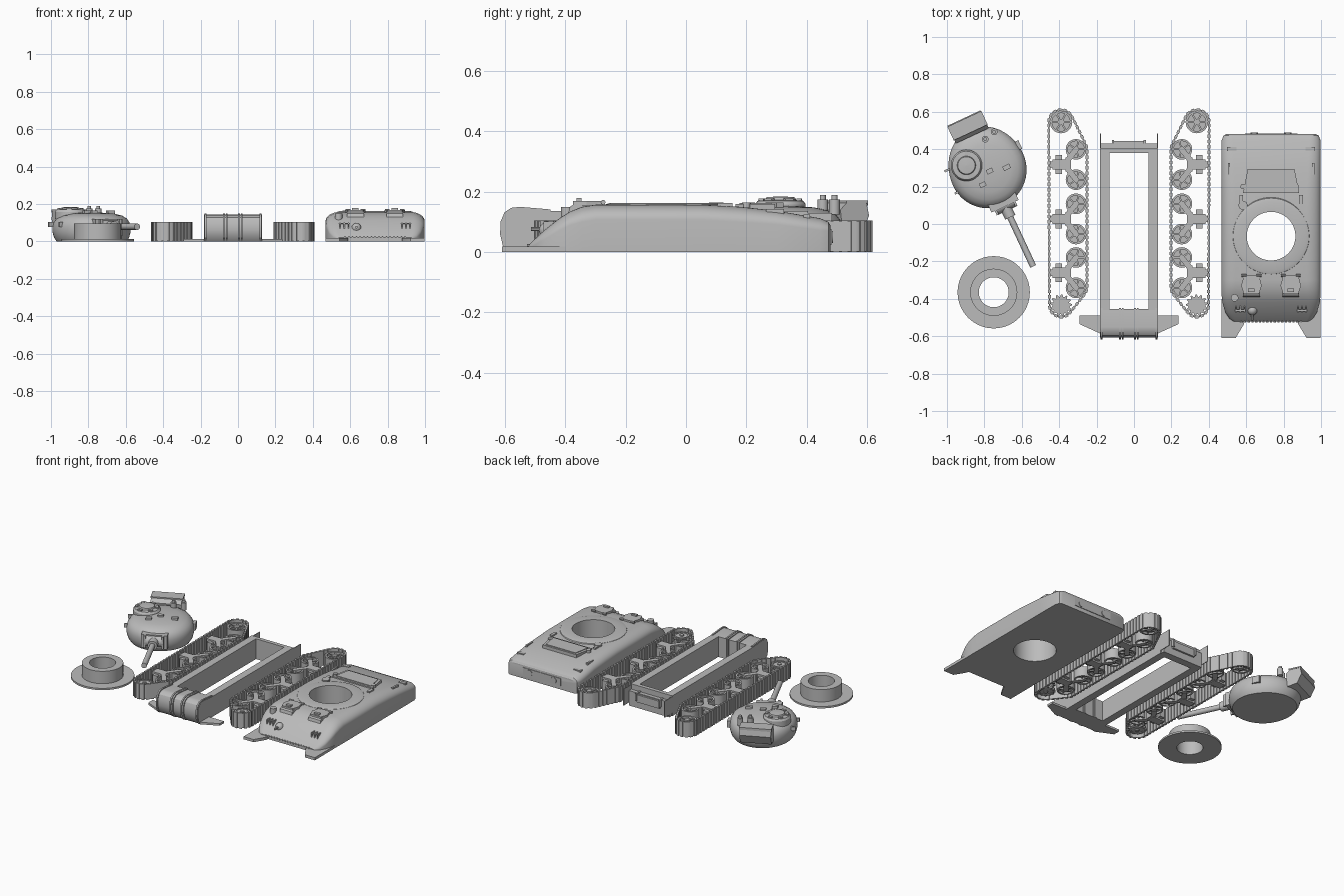
import bpy, bmesh
from math import pi, sin, cos, radians, atan2, hypot
from mathutils import Matrix, Vector
from mathutils.geometry import convex_hull_2d

if "Cube" in bpy.data.objects:
    bpy.data.objects.remove(bpy.data.objects["Cube"])
grey = bpy.data.materials.new("plain grey")
grey.use_nodes = True
grey.diffuse_color = (0.5, 0.5, 0.5, 1)
grey.node_tree.nodes["Principled BSDF"].inputs["Base Color"].default_value = grey.diffuse_color
parts = []

def finish(name, bm, M=Matrix()):
    bm.transform(M)
    bmesh.ops.recalc_face_normals(bm, faces=bm.faces)
    me = bpy.data.meshes.new(name)
    bm.to_mesh(me)
    bm.free()
    me.materials.append(grey)
    ob = bpy.data.objects.new(name, me)
    bpy.context.scene.collection.objects.link(ob)
    parts.append(ob)
    return ob

def box(bm, loc, size, rz=0):
    M = Matrix.Translation(loc) @ Matrix.Rotation(rz, 4, 'Z') @ Matrix.Diagonal((*size, 1))
    bmesh.ops.create_cube(bm, size=1, matrix=M)

def cyl(bm, loc, r, h, axis='Z', seg=24):
    turn = {'Z': Matrix(), 'Y': Matrix.Rotation(pi / 2, 4, 'X'), 'X': Matrix.Rotation(pi / 2, 4, 'Y')}[axis]
    bmesh.ops.create_cone(bm, cap_ends=True, segments=seg, radius1=r, radius2=r, depth=h,
                          matrix=Matrix.Translation(loc) @ turn)

def loft(bm, rings, wrap=False):
    rows = [[bm.verts.new(p) for p in ring] for ring in rings]
    for a, b in zip(rows, rows[1:] + (rows[:1] if wrap else [])):
        for i in range(len(a)):
            j = (i + 1) % len(a)
            bm.faces.new((a[i], a[j], b[j], b[i]))
    if not wrap:
        bm.faces.new(rows[0])
        bm.faces.new(rows[-1])

def prism(bm, pts, t0, t1, axis='Z'):
    loft(bm, [[(u, v, t) if axis == 'Z' else (t, u, v) for u, v in pts] for t in (t0, t1)])

def lathe(bm, profile, loc=(0, 0, 0), seg=48, wrap=False, back=1.0):
    turns = [(cos(2 * pi * i / seg), sin(2 * pi * i / seg)) for i in range(seg)]
    loft(bm, [[(loc[0] + r * c, loc[1] + r * s * (back if s > 0 else 1), loc[2] + z) for c, s in turns]
              for r, z in profile], wrap)

# Upper hull: rounded cross-sections lofted from rear to nose
H = Matrix.Translation((0.733, 0, 0))
RING_Y = -0.065
stations = [(0.48, .24, .088, .02), (0.472, .255, .1, .03), (0.445, .265, .112, .04), (0.3, .265, .137, .045),
            (0.18, .265, .15, .05), (0.05, .265, .157, .05), (-0.3, .265, .157, .05), (-0.345, .265, .15, .05),
            (-0.385, .264, .134, .045), (-0.42, .26, .112, .04), (-0.47, .246, .072, .03),
            (-0.505, .224, .04, .018), (-0.522, .2, .022, .01)]

def hull_section(y, w, h, r):
    arc = [(w - 1.5 * r * (1 - cos(a)), h - r + r * sin(a)) for a in (pi / 16 * i for i in range(9))]
    half = [(w, 0)] + arc
    return [(x, y, z) for x, z in half] + [(-x, y, z) for x, z in reversed(half)]

bm = bmesh.new()
loft(bm, [hull_section(*s) for s in stations])
upper_hull = finish("upper_hull", bm, H)
bm = bmesh.new()
cyl(bm, (0, RING_Y, 0.1), 0.13, 0.5, seg=64)
cutter = finish("ring_cutter", bm, H)
parts.remove(cutter)
cutter.hide_render = True
mod = upper_hull.modifiers.new("ring hole", 'BOOLEAN')
mod.operation, mod.solver, mod.object = 'DIFFERENCE', 'EXACT', cutter
bpy.context.view_layer.objects.active = upper_hull
bpy.ops.object.modifier_apply(modifier=mod.name)
bpy.data.objects.remove(cutter)

bm = bmesh.new()
lathe(bm, [(.13, .05), (.13, .163), (.185, .163), (.203, .158), (.216, .14), (.22, .05)], (0, RING_Y, 0), 64, True)
finish("turret_seat", bm, H)

# Engine deck, caps, handles and rear plate
bm = bmesh.new()
prism(bm, [(-.15, .165), (.15, .165), (.125, .295), (-.125, .295)], .12, .159)
prism(bm, [(-.13, .178), (.13, .178), (.11, .283), (-.11, .283)], .13, .163)
for x, y, r in ((-.15, .1, .024), (-.15, .2, .014), (.135, .2, .014)):
    cyl(bm, (x, y, .152), r, .025)
for s in (-1, 1):
    box(bm, (s * .225, .295, .127), (.012, .06, .03))
    box(bm, (s * .21, .4, .112), (.05, .022, .025))
    box(bm, (s * .16, .13, .152), (.02, .05, .02))
    cyl(bm, (s * .09, .482, .05), .02, .012, 'Y')
box(bm, (0, .48, .05), (.28, .008, .05))
finish("engine_deck_fittings", bm, H)

# Driver hatches, front fittings and fenders
bm = bmesh.new()
for s in (-1, 1):
    x = s * .105
    prism(bm, [(-.4, .09), (-.385, .15), (-.365, .163), (-.28, .163), (-.265, .13)], x - .045, x + .045, 'X')
    prism(bm, [(x + dx, y) for dx, y in ((-.055, -.33), (-.04, -.275), (.04, -.275), (.055, -.33), (.04, -.375),
                                         (-.04, -.375))], .155, .169)
    box(bm, (x, -.355, .172), (.035, .018, .014))
    for dx in (-.04, .04):
        cyl(bm, (x + dx, -.275, .165), .008, .025, 'X', 10)
    for dx in (-.022, 0, .022):
        box(bm, (s * .165 + dx, -.455, .083), (.006, .035, .035))
    box(bm, (s * .165, -.462, .095), (.055, .012, .006))
    prism(bm, [(s * a, b) for a, b in ((.265, -.4), (.265, -.61), (.19, -.61), (.145, -.535), (.145, -.49))], 0, .018)
cyl(bm, (-.195, -.395, .13), .02, .04)
bmesh.ops.create_uvsphere(bm, u_segments=16, v_segments=10, radius=.026, matrix=Matrix.Translation((-.1, -.462, .072)))
cyl(bm, (-.1, -.49, .076), .007, .05, 'Y', 10)
for i in range(17):
    cyl(bm, (-.16 + .02 * i, -.52, .02), .006, .014, 'Y', 8)
finish("front_fittings", bm, H)

# Lower hull: open frame with a rounded transmission cover
L = Matrix.Translation((-.027, 0, 0))
bm = bmesh.new()
for s in (-1, 1):
    box(bm, (s * .13, -.03, .068), (.05, .87, .136))
    box(bm, (s * .152, .43, .075), (.005, .11, .11))
    prism(bm, [(s * a, b) for a, b in ((.265, -.49), (.265, -.535), (.155, -.585), (.155, -.49))], 0, .014)
    box(bm, (s * .085, .425, .08), (.012, .05, .05))
box(bm, (0, .392, .068), (.31, .026, .136))
box(bm, (0, -.475, .068), (.31, .04, .136))
box(bm, (0, .437, .07), (.17, .012, .05))
box(bm, (0, .415, .05), (.3, .03, .1))
finish("lower_hull_frame", bm, L)

nose = [(-.46, 0), (-.58, 0), (-.6, .025), (-.608, .06), (-.606, .1), (-.595, .127), (-.575, .141), (-.55, .144),
        (-.46, .136)]
bm = bmesh.new()
prism(bm, nose, -.155, .155, 'X')
for x in (-.147, -.047, -.033, .033, .047, .147):
    prism(bm, [(-.54 + (y + .54) * 1.13, max(0, .07 + (z - .07) * 1.08)) for y, z in nose], x - .005, x + .005, 'X')
finish("transmission_cover", bm, L)

# Running gear, lying on its side
def wheel(bm, x, y, r, spokes):
    cyl(bm, (x, y, .052), r * .95, .04, seg=28)
    lathe(bm, [(r * .8, .02), (r, .02), (r, .086), (r * .8, .086)], (x, y, 0), 28, True)
    cyl(bm, (x, y, .053), r * .28, .072, seg=16)
    for i in range(spokes):
        a = 2 * pi * i / spokes
        box(bm, (x + r * .5 * cos(a), y + r * .5 * sin(a), .053), (r * .75, r * .16, .058), a)

IDLER, SPROCKET, WHEEL_X = (-.363, .545), (-.363, -.435), -.283
bogies = (.318, .027, -.26)
for side, mirror in (("right", 1), ("left", -1)):
    M = L @ Matrix.Diagonal((mirror, 1, 1, 1))
    bm = bmesh.new()
    circles = [(*IDLER, .066), (*SPROCKET, .062), (WHEEL_X, .4, .058), (WHEEL_X, -.34, .058)]
    cloud = [Vector((x + r * cos(pi * i / 24), y + r * sin(pi * i / 24))) for x, y, r in circles for i in range(48)]
    loop = [cloud[i] for i in convex_hull_2d(cloud)]
    edges = list(zip(loop, loop[1:] + loop[:1]))
    pitch, travelled, k = sum((b - a).length for a, b in edges) / 84, 0, 0
    for a, b in edges:
        d = b - a
        angle = atan2(d.y, d.x)
        box(bm, (*((a + b) / 2), .0525), (d.length + .002, .007, .1), angle)
        while k < 84 and k * pitch < travelled + d.length:
            p = a + d * ((k * pitch - travelled) / d.length)
            box(bm, (*p, .0525), (pitch * .62, .015, .105), angle)
            k += 1
        travelled += d.length
    finish(side + "_track", bm, M)

    bm = bmesh.new()
    wheel(bm, *IDLER, .06, 6)
    for yc in bogies:
        for dy in (-.081, .081):
            wheel(bm, WHEEL_X, yc + dy, .055, 5)
    finish(side + "_wheels", bm, M)

    bm = bmesh.new()
    wheel(bm, *SPROCKET, .046, 6)
    teeth = [(SPROCKET[0] + r * cos(a), SPROCKET[1] + r * sin(a))
             for i in range(52) for a, r in [(pi * i / 26, .059 if i % 4 < 2 else .046)]]
    prism(bm, teeth, .024, .036)
    prism(bm, teeth, .07, .082)
    finish(side + "_sprocket", bm, M)

    bm = bmesh.new()
    for yc in bogies:
        for x, size in ((-.365, (.09, .055, .08)), (-.375, (.035, .1, .06)), (-.325, (.03, .075, .07))):
            box(bm, (x, yc, .05), size)
        cyl(bm, (-.41, yc, .05), .018, .07, seg=16)
        for s in (-1, 1):
            dx, dy = WHEEL_X + .345, s * .081
            box(bm, (-.345 + dx / 2, yc + dy / 2, .052), (hypot(dx, dy), .03, .076), atan2(dy, dx))
    finish(side + "_bogies", bm, M)

# Turret, turned on the spot
T = Matrix.Translation((-.78, .29, 0)) @ Matrix.Rotation(radians(25), 4, 'Z')
bm = bmesh.new()
lathe(bm, [(.185, 0), (.198, .02), (.206, .05), (.206, .08), (.2, .102), (.186, .122), (.16, .138), (.12, .148),
           (.06, .153), (.004, .155)], back=1.15)
finish("turret_body", bm, T)
bm = bmesh.new()
prism(bm, [(.21, .05), (.275, .06), (.305, .12), (.295, .165), (.225, .165), (.2, .14)], -.097, .097, 'X')
prism(bm, [(.22, .163), (.295, .163), (.3, .155), (.3, .171), (.22, .171)], -.1, .1, 'X')
finish("stowage_box", bm, T)
bm = bmesh.new()
box(bm, (0, -.19, .075), (.16, .05, .09))
cyl(bm, (0, -.205, .078), .036, .12, 'X')
cyl(bm, (0, -.25, .078), .03, .06, 'Y')
cyl(bm, (0, -.41, .078), .017, .32, 'Y')
for s in (-1, 1):
    box(bm, (s * .055, -.215, .08), (.012, .05, .08))
finish("gun_and_mantlet", bm, T)

# Cupola, hatches, vents and side brackets
bm = bmesh.new()
lathe(bm, [(.084, .12), (.084, .158), (.076, .17), (.05, .172), (.046, .182), (.002, .185)], (-.095, .07, 0), 32)
for a in (pi / 3 * i for i in range(6)):
    box(bm, (-.095 + .063 * cos(a), .07 + .063 * sin(a), .17), (.016, .028, .016), a)
for x, y, w in ((.005, -.01, .035), (.095, -.03, .04), (-.06, -.06, .035)):
    box(bm, (x, y, .154), (w, .025, .02))
for x, y in ((.055, .155), (.115, .17)):
    cyl(bm, (x, y, .15), .018, .05, seg=16)
    cyl(bm, (x, y, .178), .01, .024, seg=12)
box(bm, (.203, .05, .08), (.02, .05, .045))
for y in (-.04, .09):
    box(bm, (-.2, y, .09), (.03, .012, .025))
finish("turret_fittings", bm, T)

# Turret ring: flange with a hollow collar
bm = bmesh.new()
lathe(bm, [(.08, 0), (.193, 0), (.193, .012), (.126, .012), (.126, .095), (.08, .095)], (-.75, -.365, 0), 64, True)
finish("turret_ring", bm)

# Smooth shading with sharp edges kept
bpy.context.view_layer.update()
bpy.ops.object.select_all(action='DESELECT')
for ob in parts:
    ob.select_set(True)
bpy.context.view_layer.objects.active = parts[0]
bpy.ops.object.shade_smooth_by_angle(angle=radians(32))
